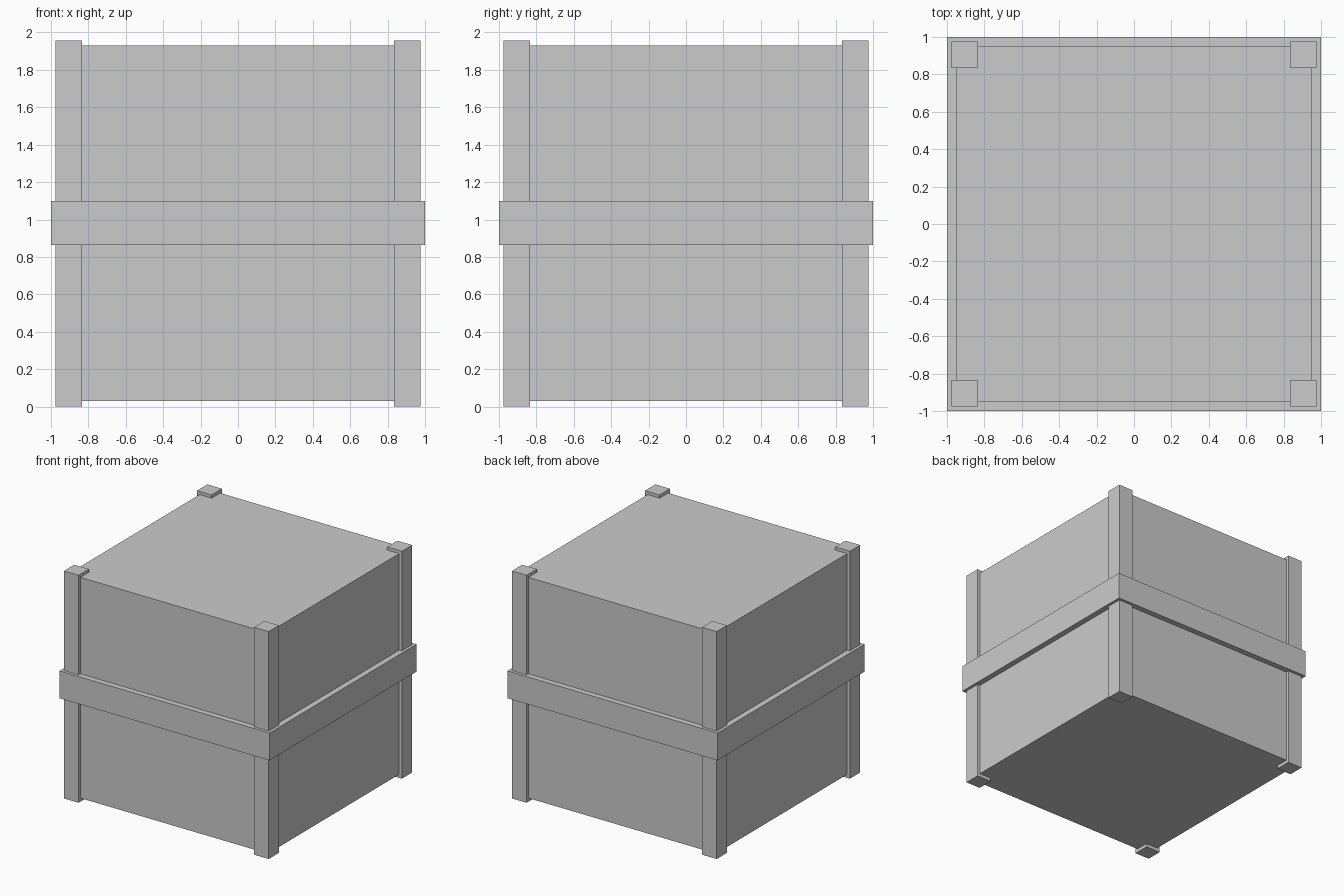
import bpy

if "Cube" in bpy.data.objects:
    bpy.data.objects.remove(bpy.data.objects["Cube"])


def box(name, x, y, z0, z1, width):
    """Square-based box centred on (x, y), spanning z0 to z1."""
    bpy.ops.mesh.primitive_cube_add(size=1, location=(x, y, (z0 + z1) / 2))
    ob = bpy.context.object
    ob.name = name
    ob.scale = (width, width, z1 - z0)
    bpy.ops.object.transform_apply(location=False, rotation=False, scale=True)
    return ob


# Main crate body
box("crate_body", 0, 0, 0.03, 1.93, 1.90)

# Band wrapping the middle
box("middle_band", 0, 0, 0.865, 1.10, 2.0)

# Corner posts, standing slightly proud of the body on every side
for side, sx in (("left", -1), ("right", 1)):
    for end, sy in (("front", -1), ("back", 1)):
        box(f"{end}_{side}_post", sx * 0.905, sy * 0.905, 0, 1.957, 0.14)
